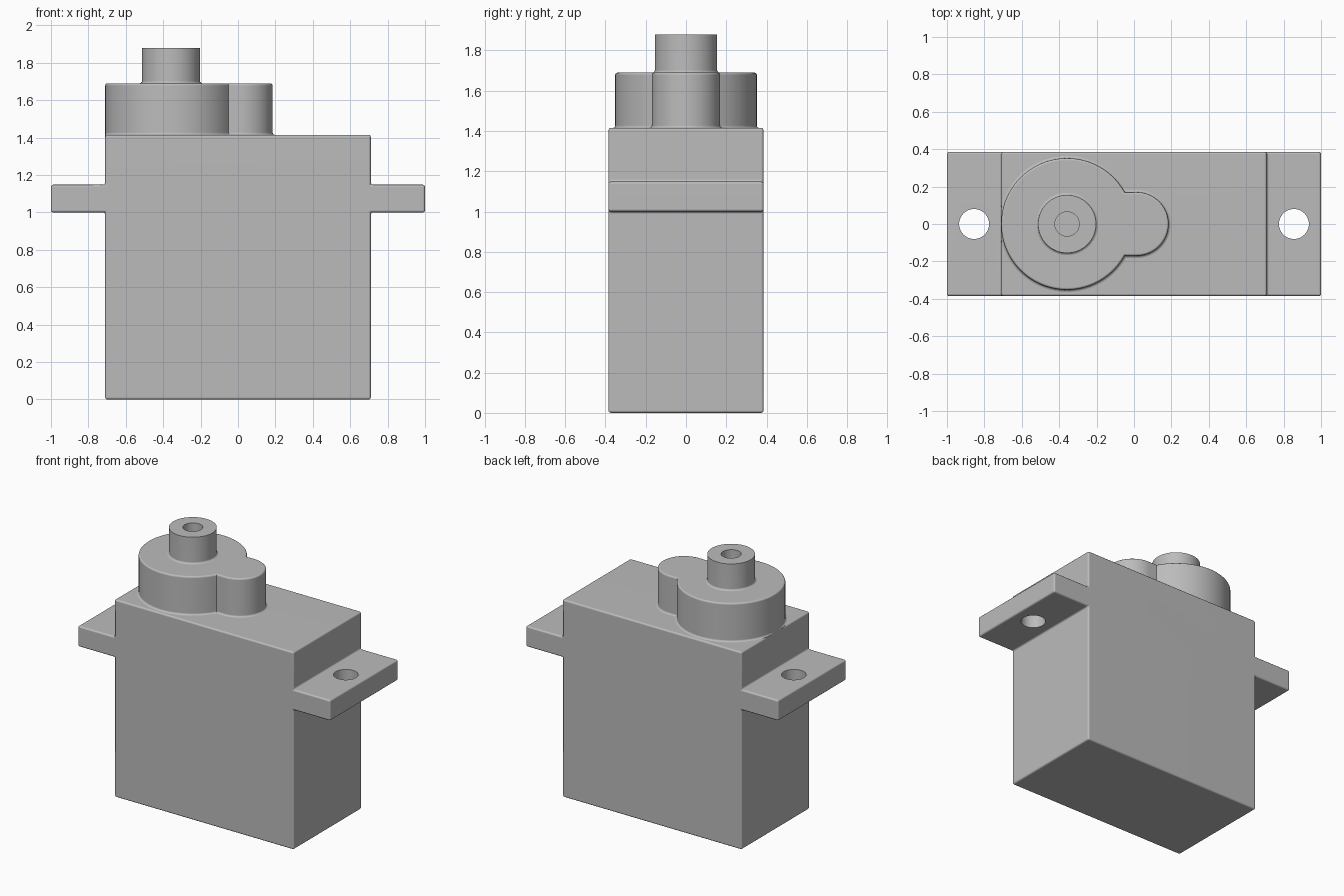
import bpy, bmesh
from math import sin, cos, pi, sqrt, atan2, radians

if "Cube" in bpy.data.objects:
    bpy.data.objects.remove(bpy.data.objects["Cube"])

grey = bpy.data.materials.new("plain grey")
grey.use_nodes = True
colour = (0.5, 0.5, 0.5, 1)
grey.diffuse_color = colour
grey.node_tree.nodes["Principled BSDF"].inputs["Base Color"].default_value = colour


def make_object(name, bm):
    bmesh.ops.recalc_face_normals(bm, faces=bm.faces)
    mesh = bpy.data.meshes.new(name)
    bm.to_mesh(mesh)
    bm.free()
    mesh.materials.append(grey)
    obj = bpy.data.objects.new(name, mesh)
    bpy.context.collection.objects.link(obj)
    return obj


def activate(obj):
    bpy.ops.object.select_all(action='DESELECT')
    obj.select_set(True)
    bpy.context.view_layer.objects.active = obj


def finish(obj):
    """Smooth rounded edges while keeping the broad faces flat."""
    activate(obj)
    bpy.ops.object.shade_smooth_by_angle(angle=radians(35))
    weighted = obj.modifiers.new("flat faces", 'WEIGHTED_NORMAL')
    weighted.keep_sharp = True


def loft(name, rings):
    """Join matching closed rings of points and cap both ends."""
    bm = bmesh.new()
    loops = [[bm.verts.new(p) for p in ring] for ring in rings]
    for a, b in zip(loops, loops[1:]):
        for i in range(len(a)):
            j = (i + 1) % len(a)
            bm.faces.new((a[i], a[j], b[j], b[i]))
    bm.faces.new(loops[0])
    bm.faces.new(loops[-1])
    obj = make_object(name, bm)
    finish(obj)
    return obj


def arc(cx, radius, start, end, steps):
    return [(cx + radius * cos(start + (end - start) * i / steps),
             radius * sin(start + (end - start) * i / steps))
            for i in range(steps + 1)]


def fillet(base, top, r, round_top=True):
    """Offset and height pairs: flared foot, straight wall, rounded rim."""
    angles = [i * pi / 6 for i in range(4)]
    foot = [(r - r * sin(a), base + r - r * cos(a)) for a in angles]
    rim = [(r * cos(a) - r, top - r + r * sin(a)) for a in angles]
    return [(r, base - 0.02)] + foot + (rim if round_top else [(0, top)])


# Case with mounting ears, extruded from its front outline
half = [(0.71, 0), (0.71, 1.0), (1, 1.0), (1, 1.148), (0.71, 1.148), (0.71, 1.415)]
outline = half + [(-x, z) for x, z in reversed(half)]
bm = bmesh.new()
face = bm.faces.new([bm.verts.new((x, -0.385, z)) for x, z in outline])
extruded = bmesh.ops.extrude_face_region(bm, geom=[face])["geom"]
bmesh.ops.translate(bm, vec=(0, 0.77, 0),
                    verts=[v for v in extruded if isinstance(v, bmesh.types.BMVert)])
case = make_object("case_with_ears", bm)
bevel = case.modifiers.new("rounded edges", 'BEVEL')
bevel.width = 0.012
bevel.segments = 3
activate(case)
bpy.ops.object.modifier_apply(modifier=bevel.name)

# Screw holes through the ears
for x in (-0.855, 0.855):
    bpy.ops.mesh.primitive_cylinder_add(vertices=48, radius=0.08, depth=0.4,
                                        location=(x, 0, 1.07))
    cutter = bpy.context.object
    cutter.name = "screw_hole_cutter"
    cutter.hide_render = True
    cutter.data.materials.append(grey)
    cut = case.modifiers.new("screw hole", 'BOOLEAN')
    cut.operation = 'DIFFERENCE'
    cut.solver = 'EXACT'
    cut.object = cutter
    activate(case)
    bpy.ops.object.modifier_apply(modifier=cut.name)
    bpy.data.objects.remove(cutter)
finish(case)

# Gear housing: large round tower merged with a small lobe
GEAR_X, GEAR_R = -0.358, 0.352
LOBE_X, LOBE_R = 0.015, 0.17


def keyhole(offset, z):
    big, small = GEAR_R + offset, LOBE_R + offset
    meet = atan2(small, sqrt(big * big - small * small))
    points = arc(GEAR_X, big, meet, 2 * pi - meet, 64)
    points += arc(LOBE_X, small, -pi / 2, pi / 2, 32)
    return [(max(x, -0.71), y, z) for x, y in points]


loft("gear_housing", [keyhole(o, z) for o, z in fillet(1.415, 1.69, 0.012)])

# Output shaft with a screw socket in its end
profile = [(0.155 + o, z) for o, z in fillet(1.69, 1.88, 0.012, False)]
profile += [(0.065, 1.88), (0.065, 1.68)]
loft("output_shaft", [[(x, y, z) for x, y in arc(GEAR_X, r, 0, 2 * pi * 63 / 64, 63)]
                      for r, z in profile])
